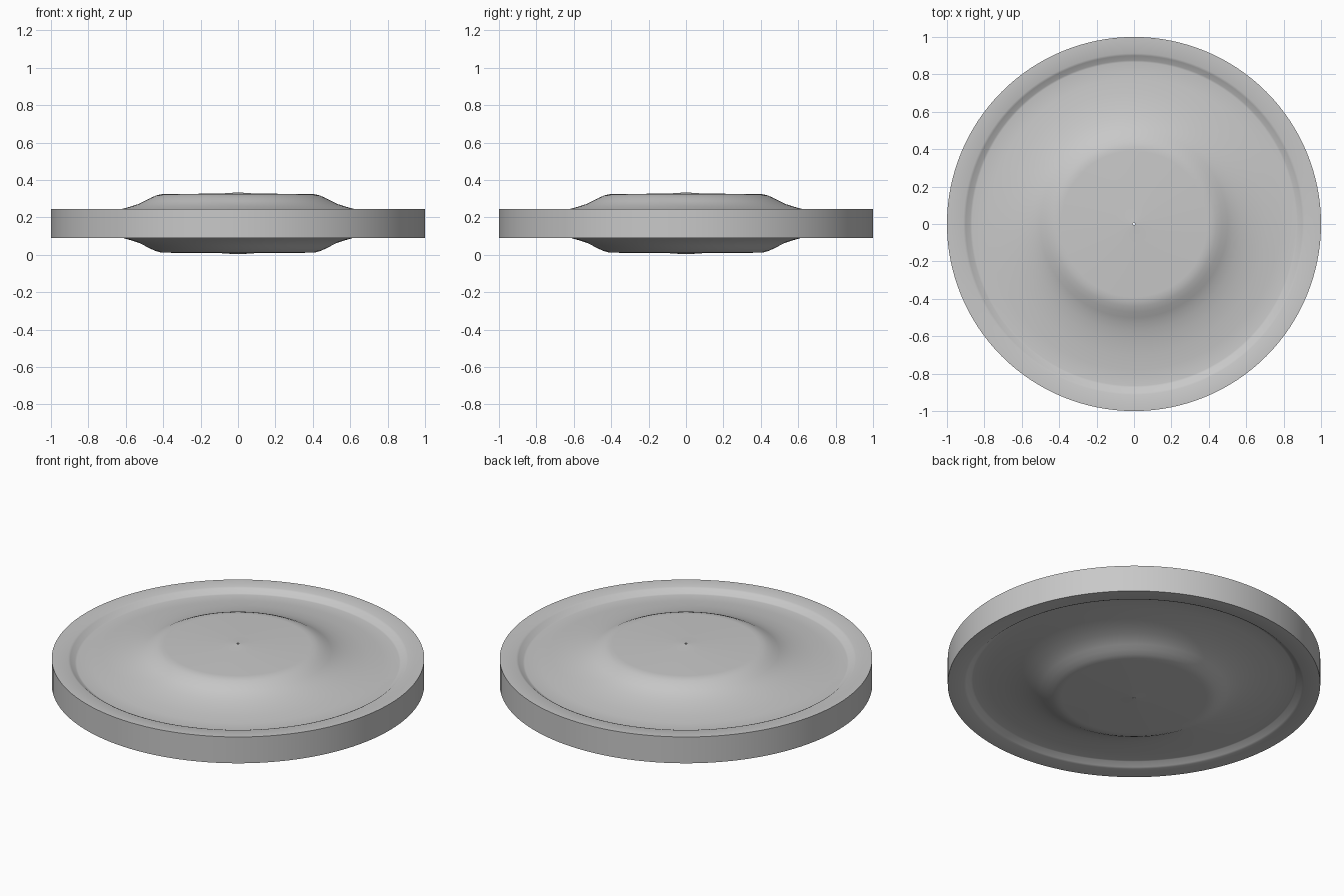
import bpy
import bmesh
import math

cube = bpy.data.objects.get("Cube")
if cube:
    bpy.data.objects.remove(cube, do_unlink=True)

SEGMENTS = 128
MID = 0.168

grey = bpy.data.materials.new("plain grey")
grey.use_nodes = True
colour = (0.58, 0.58, 0.58, 1)
grey.diffuse_color = colour
grey.node_tree.nodes["Principled BSDF"].inputs["Base Color"].default_value = colour

# Half profile (radius, height above mid plane): bore, hub crown, web, groove, rim
half = [(0.007, 0.165), (0.10, 0.159), (0.39, 0.157), (0.415, 0.155), (0.44, 0.148),
        (0.47, 0.135), (0.50, 0.119), (0.53, 0.104), (0.57, 0.091), (0.62, 0.077),
        (0.70, 0.064), (0.78, 0.056), (0.865, 0.051), (0.875, 0.053), (0.90, 0.073),
        (0.912, 0.078), (1.0, 0.078)]
profile = half + [(r, -z) for r, z in reversed(half)]


def lathe(name, points):
    """Revolve a closed profile about the z axis."""
    bm = bmesh.new()
    rings = []
    for i in range(SEGMENTS):
        a = math.tau * i / SEGMENTS
        rings.append([bm.verts.new((r * math.cos(a), r * math.sin(a), MID + z))
                      for r, z in points])
    for i, ring in enumerate(rings):
        after = rings[(i + 1) % SEGMENTS]
        for j in range(len(points)):
            k = (j + 1) % len(points)
            bm.faces.new((ring[j], ring[k], after[k], after[j]))
    bmesh.ops.recalc_face_normals(bm, faces=bm.faces)
    mesh = bpy.data.meshes.new(name)
    bm.to_mesh(mesh)
    bm.free()
    mesh.materials.append(grey)
    obj = bpy.data.objects.new(name, mesh)
    bpy.context.collection.objects.link(obj)
    return obj


# Solid wheel disc with raised hub and flat rim on both sides
wheel = lathe("wheel_disc", profile)
bpy.ops.object.select_all(action="DESELECT")
wheel.select_set(True)
bpy.context.view_layer.objects.active = wheel
bpy.ops.object.shade_smooth_by_angle(angle=math.radians(40))
